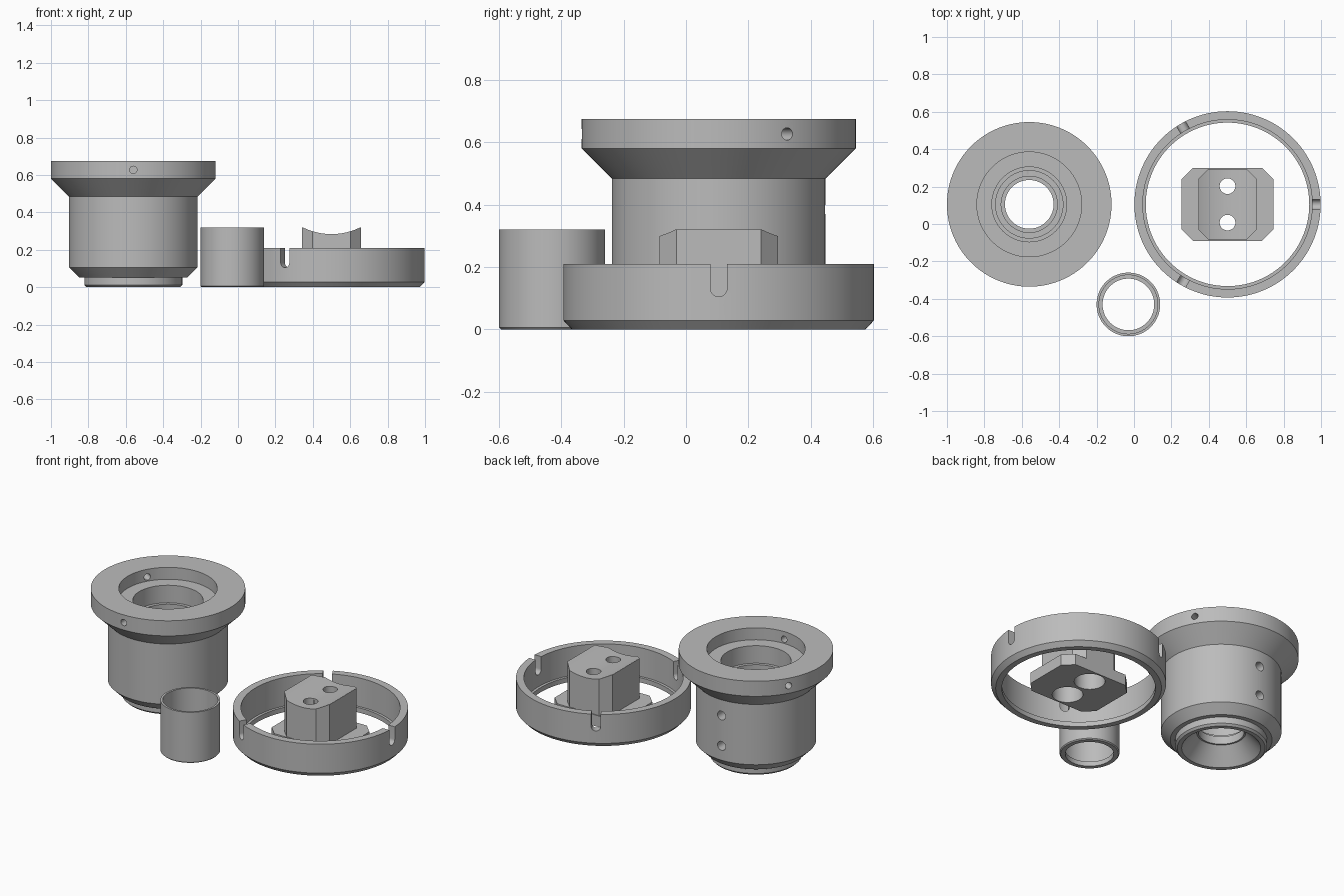
import bpy, bmesh, math
from mathutils import Matrix

if "Cube" in bpy.data.objects:
    bpy.data.objects.remove(bpy.data.objects["Cube"])

grey = bpy.data.materials.new("machined_grey")
grey.diffuse_color = (0.5, 0.5, 0.5, 1)
grey.use_nodes = True
grey.node_tree.nodes["Principled BSDF"].inputs["Base Color"].default_value = grey.diffuse_color
SEG = 120


def finish(bm, name, loc=(0, 0, 0)):
    bmesh.ops.recalc_face_normals(bm, faces=bm.faces[:])
    mesh = bpy.data.meshes.new(name)
    bm.to_mesh(mesh)
    bm.free()
    mesh.materials.append(grey)
    ob = bpy.data.objects.new(name, mesh)
    bpy.context.collection.objects.link(ob)
    ob.location = loc
    return ob


def lathe(name, profile, loc):
    """Revolve a closed (radius, z) profile around z."""
    bm = bmesh.new()
    rings = [[bm.verts.new((r * math.cos(a), r * math.sin(a), z)) for r, z in profile]
             for a in (2 * math.pi * i / SEG for i in range(SEG))]
    n = len(profile)
    for i in range(SEG):
        a, b = rings[i], rings[(i + 1) % SEG]
        for j in range(n):
            k = (j + 1) % n
            bm.faces.new((a[j], b[j], b[k], a[k]))
    return finish(bm, name, loc)


def prism(name, outline, depth, loc=(0, 0, 0), matrix=None):
    """Extrude an outline along z, then transform it."""
    bm = bmesh.new()
    face = bm.faces.new([bm.verts.new((x, y, 0)) for x, y in outline])
    new = bmesh.ops.extrude_face_region(bm, geom=[face])["geom"]
    bmesh.ops.translate(bm, vec=(0, 0, depth),
                        verts=[v for v in new if isinstance(v, bmesh.types.BMVert)])
    if matrix:
        bm.transform(matrix)
    return finish(bm, name, loc)


def arc(r, start, end, n, cx=0, cy=0):
    return [(cx + r * math.cos(math.radians(start + (end - start) * i / n)),
             cy + r * math.sin(math.radians(start + (end - start) * i / n))) for i in range(n + 1)]


def circle(r, n=32):
    return arc(r, 0, 360, n)[:-1]


def octagon(hx, hy, c):
    return [(hx, c - hy), (hx, hy - c), (hx - c, hy), (c - hx, hy),
            (-hx, hy - c), (-hx, c - hy), (c - hx, -hy), (hx - c, -hy)]


def radial(angle):
    """Outline x runs sideways, y runs up, depth runs outward at the angle."""
    return Matrix.Rotation(math.radians(angle), 4, 'Z') @ Matrix(
        ((0, 0, 1, 0), (1, 0, 0, 0), (0, 1, 0, 0), (0, 0, 0, 1)))


def boolean(ob, other, operation='DIFFERENCE'):
    other.hide_render = True
    mod = ob.modifiers.new("cut", 'BOOLEAN')
    mod.operation, mod.solver, mod.object = operation, 'EXACT', other
    bpy.context.view_layer.objects.active = ob
    bpy.ops.object.modifier_apply(modifier=mod.name)
    bpy.data.objects.remove(other, do_unlink=True)


def smooth(ob):
    bpy.ops.object.select_all(action='DESELECT')
    ob.select_set(True)
    bpy.context.view_layer.objects.active = ob
    bpy.ops.object.shade_smooth_by_angle(angle=math.radians(25))


# Flanged housing with stepped bore and conical mouth underneath
C = (-0.56, 0.105, 0)
housing = lathe("flanged_housing", [
    (0.44, 0.675), (0.44, 0.58), (0.343, 0.484), (0.343, 0.105), (0.29, 0.052),
    (0.262, 0.052), (0.262, 0.012), (0.25, 0), (0.225, 0), (0.14, 0.1), (0.13, 0.1),
    (0.13, 0.15), (0.15, 0.15), (0.15, 0.17), (0.18, 0.17), (0.18, 0.49),
    (0.20, 0.49), (0.20, 0.6), (0.28, 0.6), (0.28, 0.675)], C)
# Three screw holes in the flange, two in the back of the barrel
for angle, z, r, inner in ((-90, 0.627, 0.02, 0.24), (30, 0.627, 0.02, 0.24),
                           (150, 0.627, 0.02, 0.24), (90, 0.385, 0.028, 0.16),
                           (90, 0.195, 0.028, 0.16)):
    m = Matrix.Translation((0, 0, z)) @ radial(angle) @ Matrix.Translation((0, 0, inner))
    boolean(housing, prism("hole_cutter", circle(r, 24), 0.3, C, m))
smooth(housing)

# Thin sleeve with a small lip at its foot
sleeve = lathe("sleeve", [(0.17, 0.32), (0.17, 0.006), (0.164, 0), (0.138, 0),
                          (0.138, 0.03), (0.157, 0.03), (0.157, 0.32)], (-0.03, -0.43, 0))
smooth(sleeve)

# Slotted ring
R = (0.5, 0.105, 0)
ring = lathe("slotted_ring", [(0.498, 0.21), (0.498, 0.028), (0.472, 0), (0.437, 0),
                              (0.437, 0.03), (0.453, 0.03), (0.453, 0.21)], R)
slot = arc(0.027, 180, 360, 16, 0, 0.132) + [(0.027, 0.3), (-0.027, 0.3)]
for angle in (0, 120, 240):
    m = radial(angle) @ Matrix.Translation((0, 0, 0.4))
    boolean(ring, prism("slot_cutter", slot, 0.2, R, m))
smooth(ring)

# Clamp block: octagonal foot, chamfered post with saddle top, two counterbored holes
block = prism("clamp_block", octagon(0.245, 0.195, 0.06), 0.07, R)
boolean(block, prism("post", octagon(0.157, 0.19, 0.055), 0.3, (R[0], R[1], 0.02)), 'UNION')
saddle = Matrix.Translation((0, 0.4, 0.629)) @ Matrix.Rotation(math.pi / 2, 4, 'X')
boolean(block, prism("saddle_cutter", circle(0.345, SEG), 0.8, R, saddle))
for y in (-0.0975, 0.0975):
    boolean(block, prism("bolt_cutter", circle(0.042), 0.6, (R[0], R[1] + y, -0.1)))
    boolean(block, prism("counterbore_cutter", circle(0.088, 48), 0.28, (R[0], R[1] + y, -0.1)))
smooth(block)
